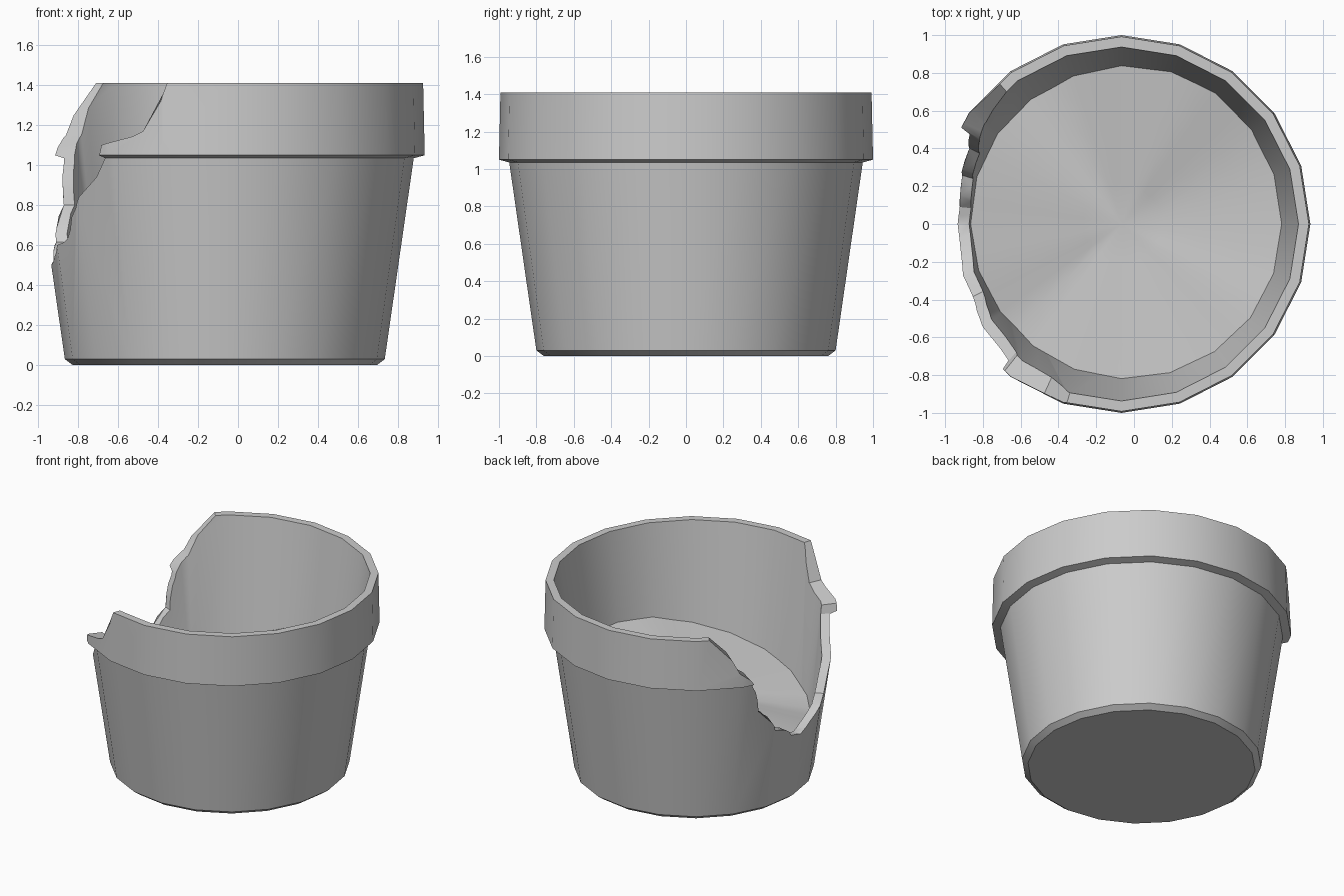
import bpy, bmesh
from math import sin, cos, radians, pi

if "Cube" in bpy.data.objects:
    bpy.data.objects.remove(bpy.data.objects["Cube"])

CX = -0.066   # pot axis
SIDES = 20


def polar(r, deg, z):
    a = radians(deg)
    return (CX + r * cos(a), r * sin(a), z)


def make(name, bm):
    bmesh.ops.recalc_face_normals(bm, faces=bm.faces[:])
    me = bpy.data.meshes.new(name)
    bm.to_mesh(me)
    bm.free()
    ob = bpy.data.objects.new(name, me)
    bpy.context.collection.objects.link(ob)
    return ob


def select(ob):
    bpy.ops.object.select_all(action='DESELECT')
    ob.select_set(True)
    bpy.context.view_layer.objects.active = ob


def bridge(bm, a, b):
    n = len(a)
    for i in range(n):
        j = (i + 1) % n
        bm.faces.new((a[i], a[j], b[j], b[i]))


# Pot: turned profile, outside bottom -> rim -> inside floor
profile = [(0.76, 0), (0.80, 0.03), (0.945, 1.035), (1.0, 1.05),
           (0.992, 1.41), (0.937, 1.41), (0.747, 0.08)]
bm = bmesh.new()
rings = [[bm.verts.new(polar(r, 360 * i / SIDES, z)) for i in range(SIDES)]
         for r, z in profile]
for a, b in zip(rings, rings[1:]):
    bridge(bm, a, b)
bm.faces.new(rings[0])
bm.faces.new(rings[-1])
pot = make("pot", bm)

# Broken edge: (angle, height) along the crack, cut radially through the wall
crack = [(130.5, 1.43), (131, 1.41), (143, 1.15), (149, 1.05), (149.8, 1.01),
         (152.5, 0.90), (153.5, 0.80), (161, 0.68), (163, 0.615),
         (170, 0.58), (174, 0.52), (180, 0.50), (189, 0.54), (198, 0.60),
         (206, 0.63), (211, 0.74), (217, 0.84), (230.5, 1.04),
         (231.5, 1.10), (245.5, 1.17), (253, 1.41), (253.6, 1.43)]
bm = bmesh.new()
cols = [[bm.verts.new(polar(r, a, z)) for r, z in
         ((0.65, h), (1.2, h), (1.2, 1.6), (0.65, 1.6))] for a, h in crack]
for a, b in zip(cols, cols[1:]):
    bridge(bm, a, b)
bm.faces.new(cols[0])
bm.faces.new(cols[-1])
cutter = make("crack_cutter", bm)
cutter.hide_render = True

mod = pot.modifiers.new("break", 'BOOLEAN')
mod.operation = 'DIFFERENCE'
mod.solver = 'EXACT'
mod.object = cutter
select(pot)
bpy.ops.object.modifier_apply(modifier=mod.name)
bpy.data.objects.remove(cutter)
bpy.ops.object.shade_smooth_by_angle(angle=radians(30))

# Soil: uneven surface, low towards the broken side
edge = [(0, 0.79), (30, 0.80), (60, 0.83), (90, 0.72), (115, 0.58), (145, 0.53),
        (180, 0.44), (223, 0.38), (264, 0.56), (292, 0.66), (327, 0.77), (360, 0.79)]


def edge_height(deg):
    for (a, h), (b, k) in zip(edge, edge[1:]):
        if a <= deg <= b:
            return h + (k - h) * (deg - a) / (b - a)


N = 40
bm = bmesh.new()
mid = bm.verts.new((CX, 0, 0.58))
prev = None
for t in (0.25, 0.5, 0.75, 1.0):
    ring = []
    for i in range(N):
        d = 360 * i / N
        h = edge_height(d)
        r = 0.75 + 0.1436 * h
        ring.append(bm.verts.new(polar(r * t, d, 0.58 + (h - 0.58) * t)))
    if prev:
        bridge(bm, prev, ring)
    else:
        for i in range(N):
            bm.faces.new((mid, ring[i], ring[(i + 1) % N]))
    prev = ring
soil = make("soil", bm)
if soil.data.polygons[0].normal.z < 0:
    soil.data.flip_normals()
select(soil)
bpy.ops.object.shade_smooth_by_angle(angle=radians(40))
